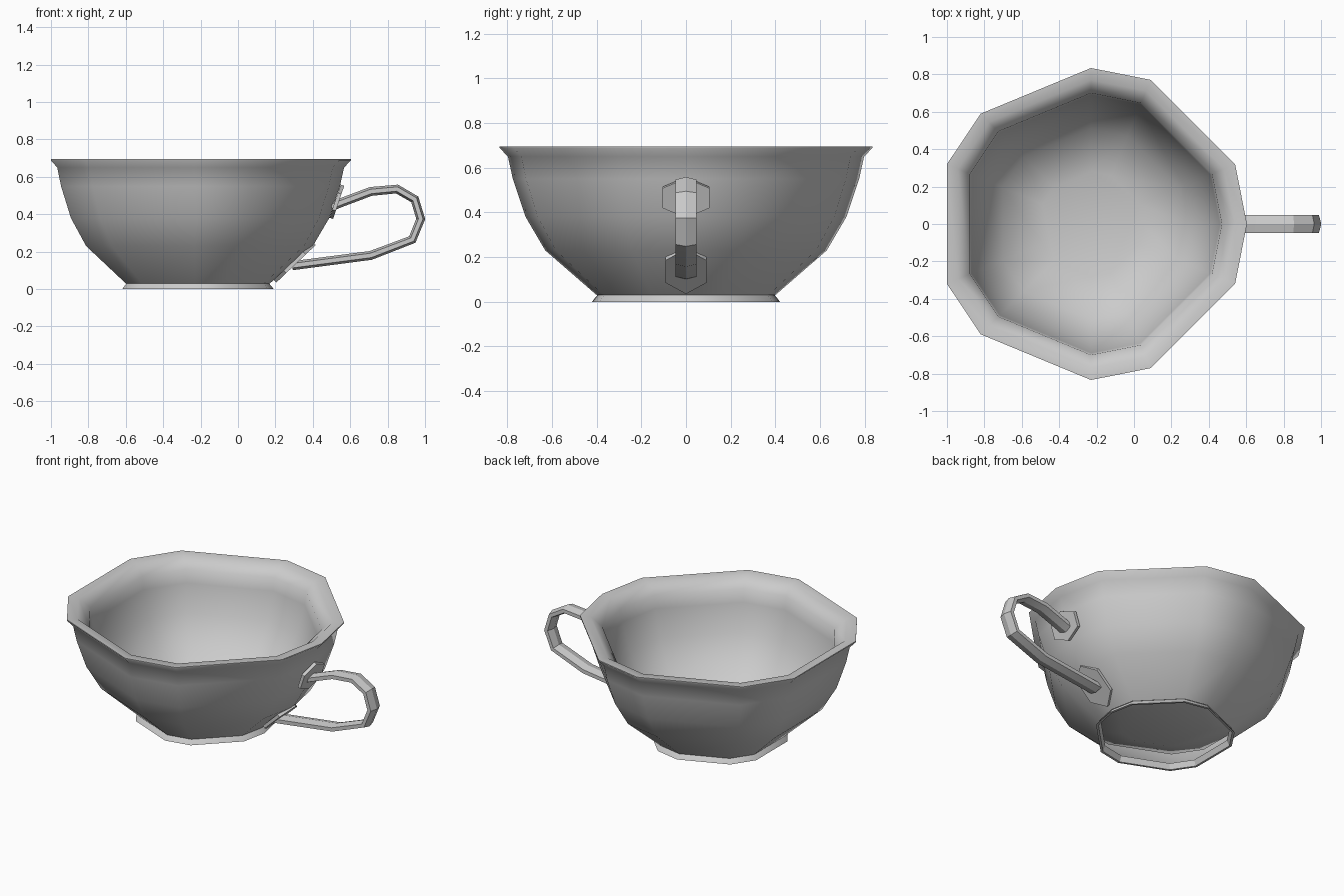
import bpy, bmesh, math
from mathutils import Vector

if "Cube" in bpy.data.objects:
    bpy.data.objects.remove(bpy.data.objects["Cube"])

CX = -0.23  # bowl axis
# uneven 11-sided outline (a 16-gon with some corners dropped)
ANGLES = [math.radians(a) for a in
          (0, 22.5, 67.5, 90, 135, 157.5, 202.5, 225, 270, 292.5, 337.5)]


def finish(name, bm, smooth):
    bmesh.ops.recalc_face_normals(bm, faces=bm.faces)
    mesh = bpy.data.meshes.new(name)
    bm.to_mesh(mesh)
    bm.free()
    ob = bpy.data.objects.new(name, mesh)
    bpy.context.collection.objects.link(ob)
    bpy.ops.object.select_all(action='DESELECT')
    ob.select_set(True)
    bpy.context.view_layer.objects.active = ob
    bpy.ops.object.shade_smooth_by_angle(angle=math.radians(smooth))


def loft(bm, rings, cap_start=False, cap_end=False):
    loops = [[bm.verts.new(p) for p in r] for r in rings]
    for a, b in zip(loops, loops[1:]):
        n = len(a)
        for i in range(n):
            j = (i + 1) % n
            bm.faces.new((a[i], a[j], b[j], b[i]))
    if cap_start:
        bm.faces.new(loops[0])
    if cap_end:
        bm.faces.new(loops[-1])


def lathe(name, profile, cap_end, smooth):
    bm = bmesh.new()
    loft(bm, [[(CX + r * math.cos(a), r * math.sin(a), z) for a in ANGLES]
              for r, z in profile], False, cap_end)
    finish(name, bm, smooth)


# Bowl: outside wall, flared rim, thick inside wall, dished floor (open inside the foot)
lathe("bowl", [(0.40, 0.03), (0.63, 0.23), (0.718, 0.38),
               (0.775, 0.55), (0.797, 0.65), (0.834, 0.688), (0.834, 0.695),
               (0.77, 0.692), (0.70, 0.635), (0.69, 0.55), (0.635, 0.38),
               (0.51, 0.165), (0.28, 0.09)], True, 46)

# Foot ring: thin flared band
lathe("foot_ring", [(0.39, 0.035), (0.405, 0.0), (0.42, 0.0), (0.415, 0.008), (0.395, 0.032)],
      False, 30)

# Handle: flattened six-sided section swept along a path in the xz plane
path = [(0.50, 0.44), (0.54, 0.458), (0.71, 0.522), (0.85, 0.535), (0.945, 0.48),
        (0.977, 0.375), (0.932, 0.265), (0.71, 0.18), (0.29, 0.125)]
section = [(0.047, 0.012), (0, 0.024), (-0.047, 0.012),
           (-0.047, -0.012), (0, -0.024), (0.047, -0.012)]
pts = [Vector((x, 0, z)) for x, z in path]
rings = []
for i, p in enumerate(pts):
    d_in = (p - pts[max(i - 1, 0)]).normalized()
    d_out = (pts[min(i + 1, len(pts) - 1)] - p).normalized()
    t = (d_in + d_out).normalized()
    outward = Vector((-t.z, 0, t.x))
    rings.append([p + Vector((0, w, 0)) + outward * h for w, h in section])
bm = bmesh.new()
loft(bm, rings, True, True)
finish("handle", bm, 20)


# Hexagonal mounting plates lying on the outside wall
def plate(name, low, high, half_width):
    a, b = Vector((low[0], 0, low[1])), Vector((high[0], 0, high[1]))
    up = b - a
    normal = Vector((up.z, 0, -up.x)).normalized()
    outline = [(0, 0), (1, 0.25), (1, 0.75), (0, 1), (-1, 0.75), (-1, 0.25)]
    base = [a + up * v + Vector((0, u * half_width, 0)) for u, v in outline]
    bm = bmesh.new()
    loft(bm, [[p - normal * 0.02 for p in base], base], True, True)
    finish(name, bm, 30)


plate("upper_handle_plate", (0.508, 0.375), (0.568, 0.552), 0.105)
plate("lower_handle_plate", (0.205, 0.035), (0.415, 0.235), 0.092)
